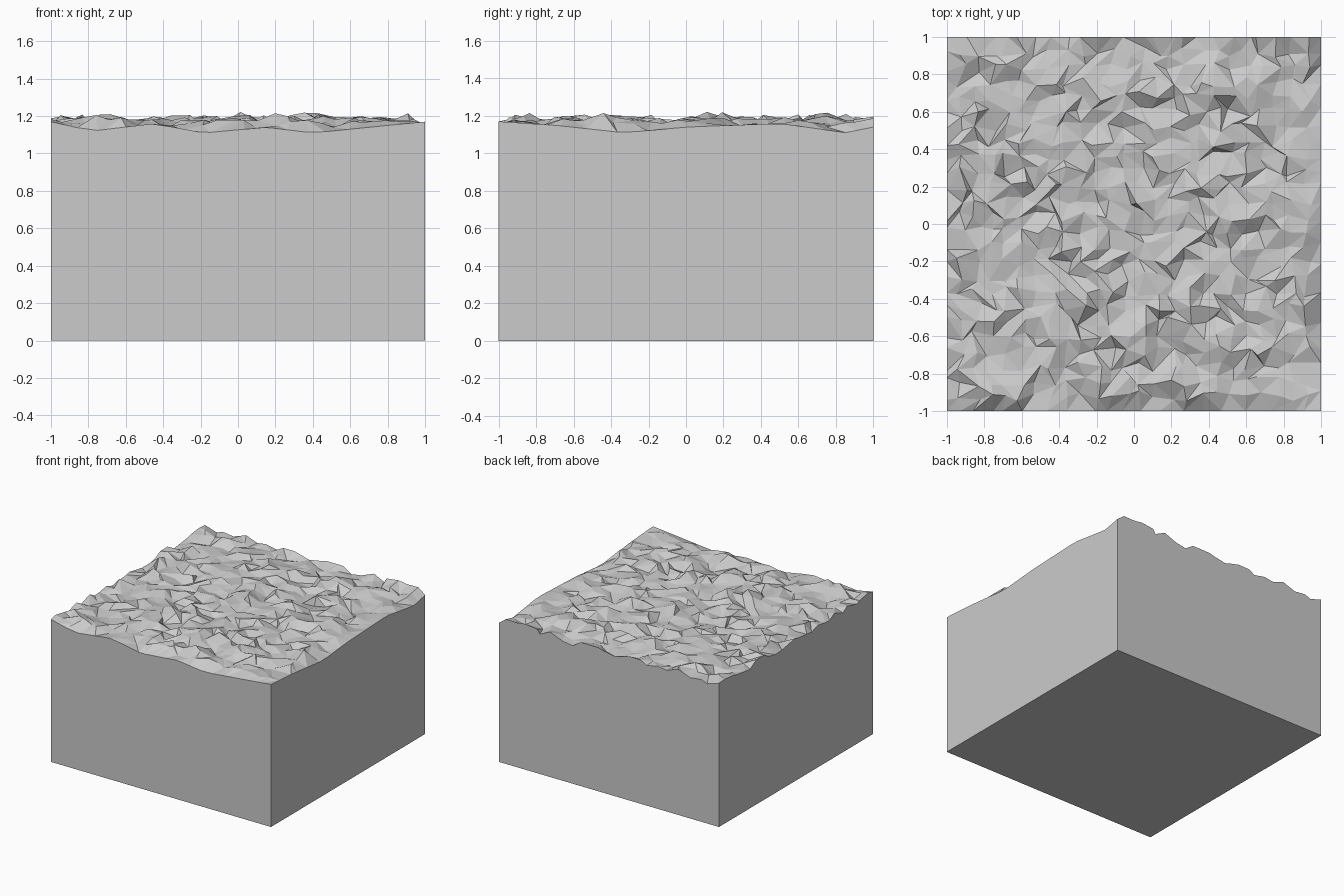
import bpy, bmesh, math, random
from mathutils import Vector, noise

if "Cube" in bpy.data.objects:
    bpy.data.objects.remove(bpy.data.objects["Cube"])

random.seed(7)
CELLS = 25
MEAN = 1.165
# Tall bumps on the surface: x, y, height
PEAKS = [(0.18, -0.87, 1.245), (-0.3, -0.4, 1.235), (0.38, 0.22, 1.235), (0.67, 0.7, 1.22)]
# Height of the rim along the front and right sides
FRONT = [(-1, 1.17), (-0.78, 1.12), (-0.45, 1.16), (-0.18, 1.11), (0.15, 1.14), (0.4, 1.11), (0.7, 1.14), (1, 1.17)]
RIGHT = [(-1, 1.17), (-0.7, 1.15), (-0.33, 1.11), (0, 1.14), (0.5, 1.16), (0.85, 1.11), (1, 1.14)]


def follow(profile, t):
    for (a, za), (b, zb) in zip(profile, profile[1:]):
        if t <= b:
            return za + (zb - za) * (t - a) / (b - a)
    return profile[-1][1]


def height(x, y):
    z = MEAN + 0.03 * noise.noise(Vector((x * 4, y * 4, 3))) + random.gauss(0, 0.016)
    for px, py, pz in PEAKS:
        w = math.exp(-((x - px) ** 2 + (y - py) ** 2) / 0.003)
        z += (pz - z) * w
    if y < -0.999:
        z = follow(FRONT, x)
    elif x > 0.999:
        z = follow(RIGHT, y)
    return max(1.11, min(1.245, z))


# Rough ground: a jittered grid of flat triangles
bm = bmesh.new()
bmesh.ops.create_grid(bm, x_segments=CELLS, y_segments=CELLS, size=1)
jitter = 0.36 * 2 / CELLS
for v in bm.verts:
    for axis in (0, 1):
        if abs(v.co[axis]) < 0.999:
            v.co[axis] += random.uniform(-jitter, jitter)
for v in bm.verts:
    v.co.z = height(v.co.x, v.co.y)
for f in list(bm.faces):
    corners = list(f.verts)
    k = random.randint(0, 1)
    bmesh.utils.face_split(f, corners[k], corners[k + 2])

# Straight block walls dropped from the rim, closed by a flat base
rim = [e for e in bm.edges if e.is_boundary]
wall = bmesh.ops.extrude_edge_only(bm, edges=rim)["geom"]
for v in wall:
    if isinstance(v, bmesh.types.BMVert):
        v.co.z = 0
bmesh.ops.contextual_create(bm, geom=[e for e in wall if isinstance(e, bmesh.types.BMEdge) and e.is_boundary])
bmesh.ops.recalc_face_normals(bm, faces=bm.faces)

mesh = bpy.data.meshes.new("rough_ground_block")
bm.to_mesh(mesh)
bm.free()
block = bpy.data.objects.new("rough_ground_block", mesh)
bpy.context.collection.objects.link(block)

# Plain grey stone
stone = bpy.data.materials.new("grey_stone")
stone.use_nodes = True
grey = (0.6, 0.6, 0.6, 1)
stone.diffuse_color = grey
stone.node_tree.nodes["Principled BSDF"].inputs["Base Color"].default_value = grey
mesh.materials.append(stone)
